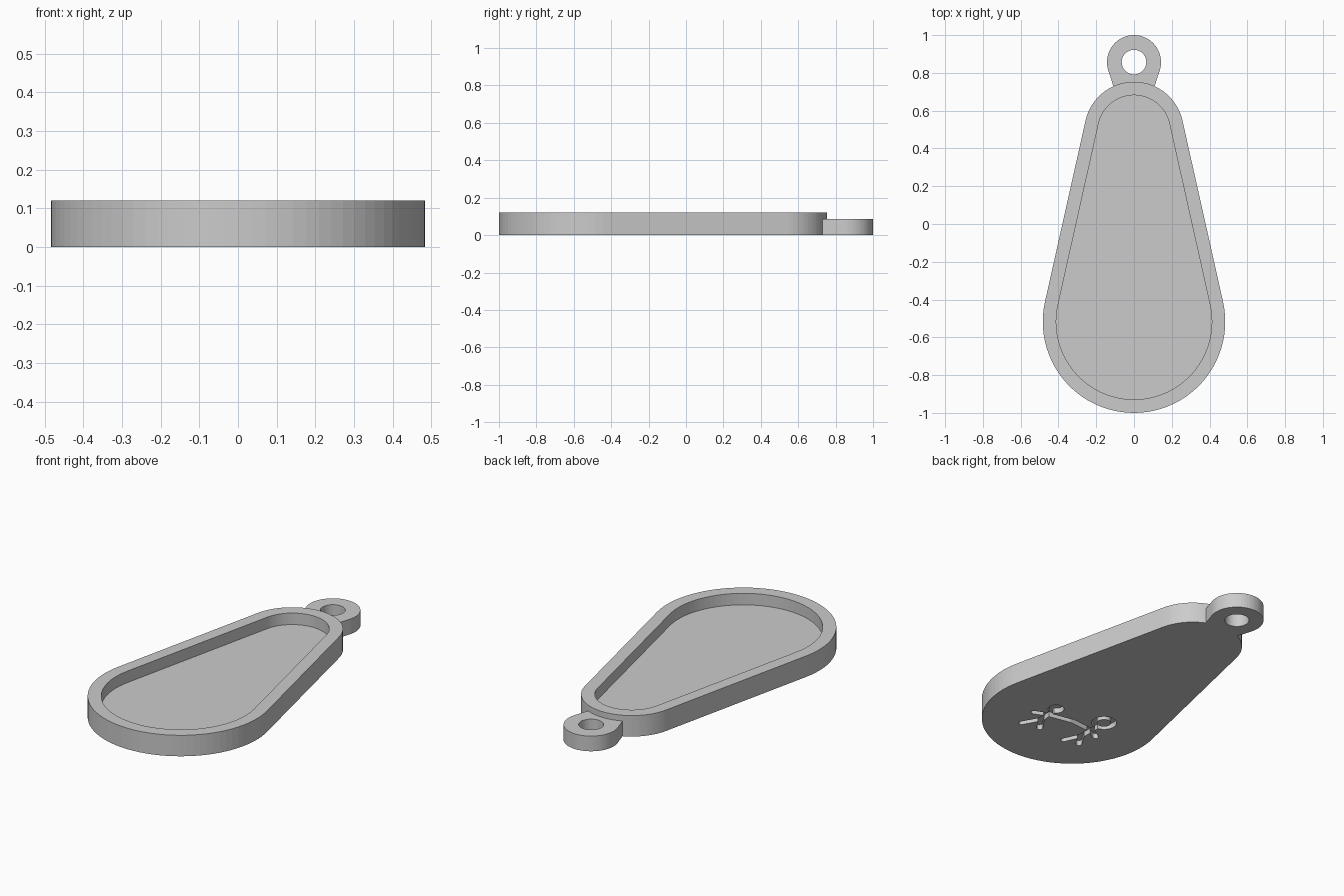
import bpy, bmesh
from math import sin, cos, pi, asin, atan2, hypot

cube = bpy.data.objects.get("Cube")
if cube:
    bpy.data.objects.remove(cube, do_unlink=True)

grey = bpy.data.materials.new("plain grey")
grey.use_nodes = True
grey.diffuse_color = (0.6, 0.6, 0.6, 1)
grey.node_tree.nodes["Principled BSDF"].inputs["Base Color"].default_value = (0.6, 0.6, 0.6, 1)


def arc(cx, cy, r, a0, a1, n):
    return [(cx + r * cos(a0 + (a1 - a0) * i / n), cy + r * sin(a0 + (a1 - a0) * i / n))
            for i in range(n + 1)]


def circle(cx, cy, r, n=48):
    return arc(cx, cy, r, 0, 2 * pi, n)[:-1]


def hull(p, rp, q, rq, n=48):
    """Outline of two circles joined by their outer tangents."""
    d = hypot(q[0] - p[0], q[1] - p[1])
    t = atan2(q[1] - p[1], q[0] - p[0])
    k = pi / 2 - asin((rp - rq) / d)
    return arc(*q, rq, t - k, t + k, n) + arc(*p, rp, t + k, t + 2 * pi - k, n)


def prism(name, outline, z0, z1):
    bm = bmesh.new()
    face = bm.faces.new([bm.verts.new((x, y, z0)) for x, y in outline])
    top = bmesh.ops.extrude_face_region(bm, geom=[face])
    bmesh.ops.translate(bm, vec=(0, 0, z1 - z0),
                        verts=[v for v in top["geom"] if isinstance(v, bmesh.types.BMVert)])
    bmesh.ops.recalc_face_normals(bm, faces=bm.faces)
    mesh = bpy.data.meshes.new(name)
    bm.to_mesh(mesh)
    bm.free()
    mesh.materials.append(grey)
    obj = bpy.data.objects.new(name, mesh)
    bpy.context.collection.objects.link(obj)
    return obj


def combine(target, tool, operation):
    """Apply a boolean and discard the tool."""
    mod = target.modifiers.new("shape", 'BOOLEAN')
    mod.operation, mod.solver, mod.object = operation, 'EXACT', tool
    bpy.context.view_layer.objects.active = target
    bpy.ops.object.modifier_apply(modifier=mod.name)
    bpy.data.objects.remove(tool, do_unlink=True)


# Teardrop tray
WIDE, NARROW = (0, -0.517), (0, 0.49)
RIM, FLOOR = 0.071, 0.054
tray = prism("keyring_tray", hull(WIDE, 0.483, NARROW, 0.263), 0, 0.12)

# Hanging loop, its neck ending inside the rim
neck = 0.10
loop = prism("hanging_loop",
             arc(0, 0.857, 0.143, -0.3, pi + 0.3, 48) + [(-neck, 0.70), (neck, 0.70)],
             0, 0.087)
combine(tray, loop, 'UNION')
combine(tray, prism("loop_hole", circle(0, 0.857, 0.065), -0.1, 0.2), 'DIFFERENCE')

# Recess inside the rim
combine(tray, prism("recess", hull(WIDE, 0.483 - RIM, NARROW, 0.263 - RIM), FLOOR, 0.2),
        'DIFFERENCE')

# Engraved pair of stick figures on the underside, holding hands
DEPTH, STROKE = 0.03, 0.016
HAND = (-0.02, -0.02)


def engrave_limb(p, q):
    outline = hull((p[0], p[1] + WIDE[1]), STROKE, (q[0], q[1] + WIDE[1]), STROKE, 8)
    combine(tray, prism("limb", outline, -0.05, DEPTH), 'DIFFERENCE')


def engrave_figure(neck, hip, outer_hand, feet):
    shoulder = (neck[0], neck[1] - 0.03)
    for p, q in [(neck, hip), (shoulder, outer_hand), (shoulder, HAND)] + [(hip, f) for f in feet]:
        engrave_limb(p, q)


engrave_figure((-0.16, 0.0), (-0.157, -0.11), (-0.223, -0.07), [(-0.203, -0.185), (-0.113, -0.205)])
engrave_figure((0.128, -0.02), (0.121, -0.11), (0.2, -0.08), [(0.176, -0.21), (0.067, -0.19)])

# Heads: one ring with a raised centre, one plain disc
ring = prism("ring_head", circle(-0.162, 0.074 + WIDE[1], 0.068, 32), -0.05, DEPTH)
combine(ring, prism("ring_centre", circle(-0.162, 0.074 + WIDE[1], 0.038, 32), -0.1, 0.1), 'DIFFERENCE')
combine(tray, ring, 'DIFFERENCE')
combine(tray, prism("disc_head", circle(0.131, 0.023 + WIDE[1], 0.043, 32), -0.05, DEPTH), 'DIFFERENCE')
